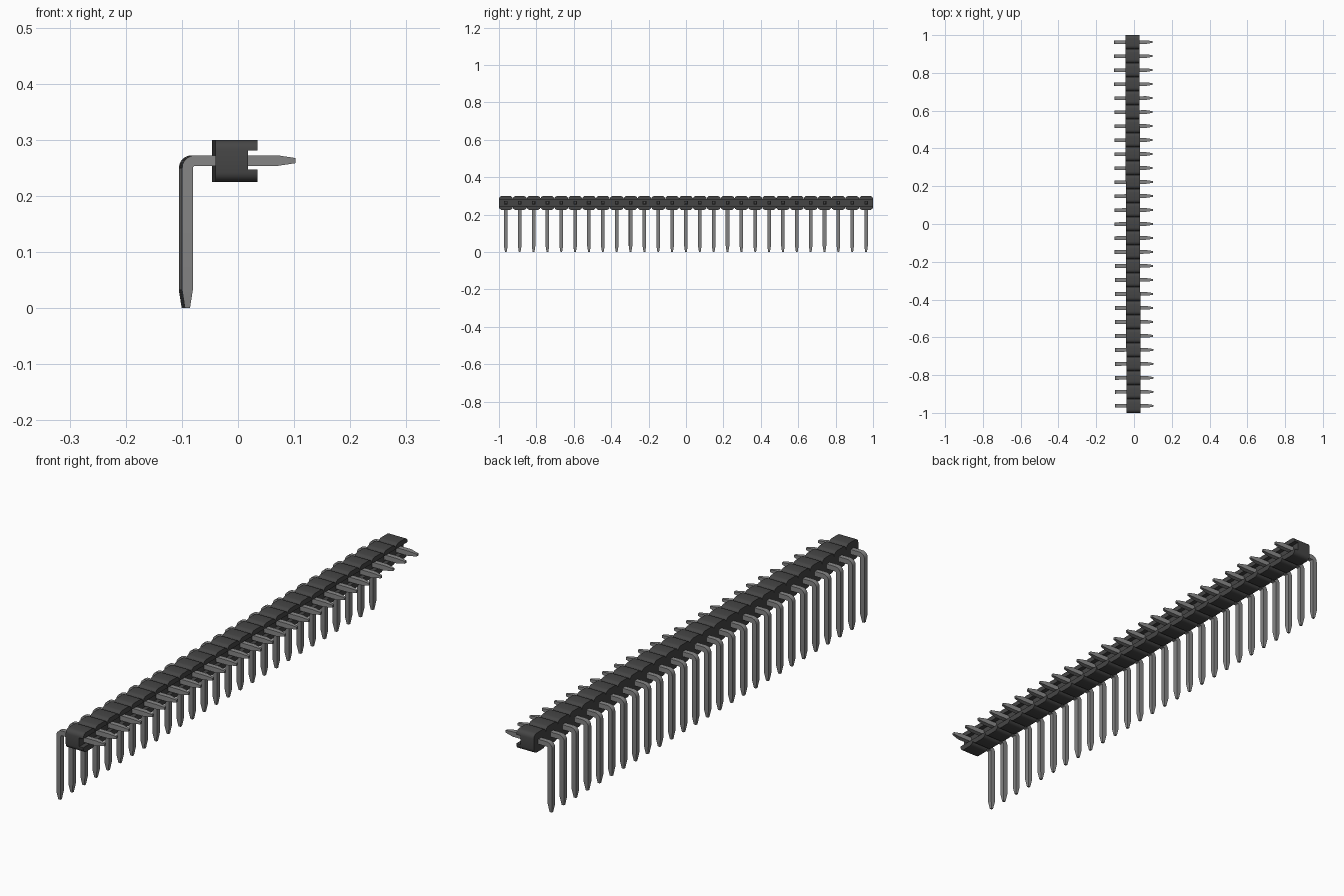
import bpy, bmesh, math
from mathutils import Matrix

if "Cube" in bpy.data.objects:
    bpy.data.objects.remove(bpy.data.objects["Cube"], do_unlink=True)

COUNT = 27
PITCH = 2.0 / COUNT
YAW = 0.003                      # the strip sits very slightly turned
Z_LOW, Z_HIGH = 0.225, 0.30      # housing bottom and top
SLOT_LOW, SLOT_HIGH = 0.247, 0.281
PIN_Z, PIN_X, HALF = 0.263, -0.093, 0.0095


def material(name, value):
    m = bpy.data.materials.new(name)
    m.use_nodes = True
    m.diffuse_color = (value, value, value, 1)
    m.node_tree.nodes["Principled BSDF"].inputs["Base Color"].default_value = (value, value, value, 1)
    return m


PLASTIC = material("dark grey plastic", 0.06)
METAL = material("grey metal", 0.24)


def finish(bm, name, mat):
    bmesh.ops.recalc_face_normals(bm, faces=bm.faces)
    mesh = bpy.data.meshes.new(name)
    bm.to_mesh(mesh)
    bm.free()
    mesh.materials.append(mat)
    ob = bpy.data.objects.new(name, mesh)
    bpy.context.collection.objects.link(ob)
    ob.rotation_euler.z = YAW
    bpy.ops.object.select_all(action='DESELECT')
    ob.select_set(True)
    bpy.context.view_layer.objects.active = ob
    bpy.ops.object.shade_smooth_by_angle(angle=math.radians(30))
    return ob


def scalloped_edge(z, inward):
    """Row of rounded humps along y, one per pin; inward is the sign of the rounding."""
    ry, rz, steps = 0.018, 0.017, 4
    pts = []
    for i in range(COUNT):
        y0 = -1 + i * PITCH
        arc = [(ry * (1 - math.cos(a)), rz * (1 - math.sin(a)))
               for a in (math.pi / 2 * s / steps for s in range(steps + 1))]
        hump = [(y0 + dy, z + inward * dz) for dy, dz in arc]
        hump += [(y0 + PITCH - dy, z + inward * dz) for dy, dz in reversed(arc)]
        pts += hump if i == 0 else hump[1:]
    return pts


def prism(bm, outline, x0, x1):
    face = bm.faces.new([bm.verts.new((x0, y, z)) for y, z in outline])
    new = bmesh.ops.extrude_face_region(bm, geom=[face])["geom"]
    bmesh.ops.translate(bm, vec=(x1 - x0, 0, 0),
                        verts=[v for v in new if isinstance(v, bmesh.types.BMVert)])


# Housing: scalloped block with two lips leaving an open slot on the +x side
top = scalloped_edge(Z_HIGH, -1)
bottom = scalloped_edge(Z_LOW, 1)
for name, outline, x0, x1 in (
        ("housing_block", top + bottom[::-1], -0.043, 0.015),
        ("housing_upper_lip", top + [(1, SLOT_HIGH), (-1, SLOT_HIGH)], 0.015, 0.032),
        ("housing_lower_lip", bottom + [(1, SLOT_LOW), (-1, SLOT_LOW)], 0.015, 0.032)):
    bm = bmesh.new()
    prism(bm, outline, x0, x1)
    finish(bm, name, PLASTIC)


# Pins: square section swept along an L path, tapered at both ends
def pin_sections():
    """Yield (outer x, outer z, inner x, inner z, half depth) along the path."""
    tip = 0.0045
    yield PIN_X - tip, 0, PIN_X + tip, 0, tip
    yield PIN_X - HALF, 0.032, PIN_X + HALF, 0.032, HALF
    r_in, r_out = 0.004, 0.004 + 2 * HALF
    cx, cz = PIN_X + HALF + r_in, PIN_Z - HALF - r_in
    for s in range(6):
        a = math.pi - math.pi / 2 * s / 5
        c, d = math.cos(a), math.sin(a)
        yield cx + r_out * c, cz + r_out * d, cx + r_in * c, cz + r_in * d, HALF
    yield 0.067, PIN_Z + HALF, 0.067, PIN_Z - HALF, HALF
    yield 0.1, PIN_Z + tip, 0.1, PIN_Z - tip, tip


pin_mesh = None
for i in range(COUNT):
    y = -1 + (i + 0.5) * PITCH
    if pin_mesh is None:
        bm = bmesh.new()
        rings = [[bm.verts.new(p) for p in ((ox, -h, oz), (ox, h, oz), (ix, h, iz), (ix, -h, iz))]
                 for ox, oz, ix, iz, h in pin_sections()]
        for a, b in zip(rings, rings[1:]):
            for k in range(4):
                n = (k + 1) % 4
                bm.faces.new((a[k], a[n], b[n], b[k]))
        bm.faces.new(rings[0])
        bm.faces.new(rings[-1])
        ob = finish(bm, "pin_01", METAL)
        pin_mesh = ob.data
    else:
        ob = bpy.data.objects.new(f"pin_{i + 1:02d}", pin_mesh)
        bpy.context.collection.objects.link(ob)
        ob.rotation_euler.z = YAW
    ob.location = Matrix.Rotation(YAW, 3, 'Z') @ Matrix.Translation((0, y, 0)).to_translation()
